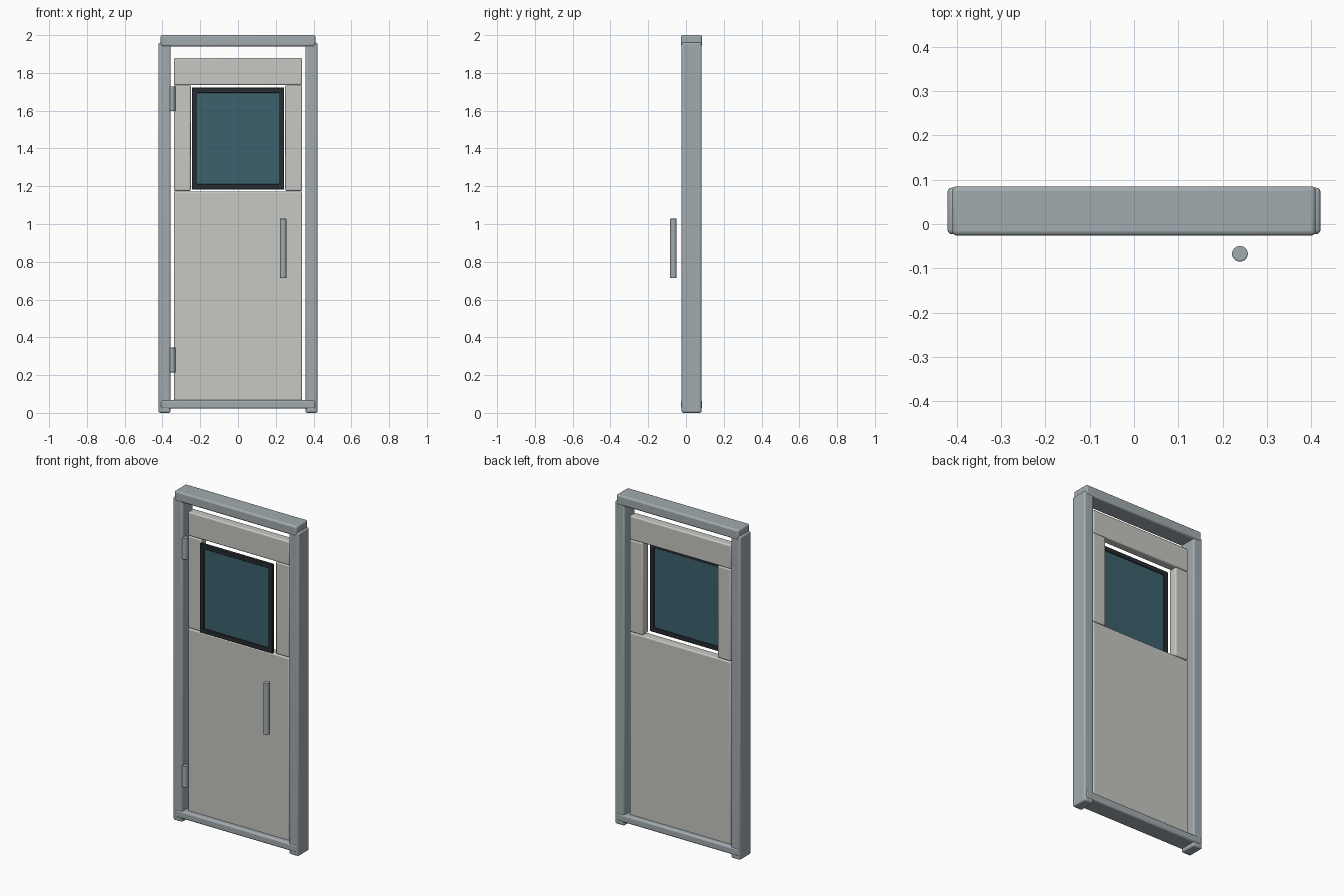
import bpy, math

if "Cube" in bpy.data.objects:
    bpy.data.objects.remove(bpy.data.objects["Cube"])


def material(name, color):
    m = bpy.data.materials.new(name)
    m.diffuse_color = (*color, 1)
    m.use_nodes = True
    m.node_tree.nodes["Principled BSDF"].inputs["Base Color"].default_value = m.diffuse_color
    return m


STEEL = material("steel", (0.36, 0.41, 0.43))
PAINT = material("door_paint", (0.57, 0.58, 0.54))
RUBBER = material("dark_seal", (0.02, 0.025, 0.03))
GLASS = material("tinted_glass", (0.045, 0.12, 0.15))


def finish(ob, name, mat, bevel):
    ob.name = name
    ob.data.materials.append(mat)
    if bevel:
        b = ob.modifiers.new("soft_edges", 'BEVEL')
        b.width, b.segments = bevel, 3
        b.limit_method = 'ANGLE'
    bpy.ops.object.shade_smooth_by_angle(angle=math.radians(35))
    return ob


def box(name, x, y, z, mat, bevel=0.0):
    """Box from (min, max) ranges on each axis."""
    bpy.ops.mesh.primitive_cube_add(size=1, location=[sum(r) / 2 for r in (x, y, z)])
    ob = bpy.context.object
    ob.scale = [r[1] - r[0] for r in (x, y, z)]
    bpy.ops.object.transform_apply(location=False, rotation=False, scale=True)
    return finish(ob, name, mat, bevel)


def rod(name, x, y, z, r, mat, bevel):
    bpy.ops.mesh.primitive_cylinder_add(vertices=32, radius=r, depth=z[1] - z[0],
                                        location=(x, y, sum(z) / 2))
    return finish(bpy.context.object, name, mat, bevel)


def pair(a, b, side):
    return (a, b) if side > 0 else (-b, -a)


# Outer frame
for s, n in ((-1, "left"), (1, "right")):
    box(f"{n}_jamb", pair(0.357, 0.421, s), (-0.023, 0.082), (0, 1.96), STEEL, 0.01)
box("header", (-0.41, 0.41), (-0.026, 0.085), (1.94, 2.0), STEEL, 0.01)
box("threshold", (-0.41, 0.41), (-0.026, 0.085), (0.022, 0.068), STEEL, 0.01)

# Door leaf: lower panel, stiles and top rail around the window opening
LEAF = (0.004, 0.057)
box("lower_panel", (-0.34, 0.34), LEAF, (0.045, 1.173), PAINT, 0.008)
box("top_rail", (-0.34, 0.34), LEAF, (1.735, 1.88), PAINT, 0.008)
for s, n in ((-1, "left"), (1, "right")):
    box(f"{n}_stile", pair(0.25, 0.34, s), LEAF, (1.175, 1.735), PAINT, 0.008)

# Window seal and glass, set on the front of the leaf
SEAL = (-0.02, 0.0)
for s, n in ((-1, "left"), (1, "right")):
    box(f"{n}_window_seal", pair(0.216, 0.244, s), SEAL, (1.183, 1.722), RUBBER, 0.003)
for z, n in ((1.183, "bottom"), (1.694, "top")):
    box(f"{n}_window_seal", (-0.244, 0.244), SEAL, (z, z + 0.028), RUBBER, 0.003)
box("window_glass", (-0.22, 0.22), (-0.013, -0.005), (1.205, 1.7), GLASS)

# Pull handle and hinge barrels
rod("pull_handle", 0.239, -0.067, (0.713, 1.028), 0.0178, STEEL, 0.003)
for z, n in ((0.215, "lower"), (1.598, "upper")):
    rod(f"{n}_hinge", -0.35, -0.007, (z, z + 0.13), 0.018, STEEL, 0.002)
